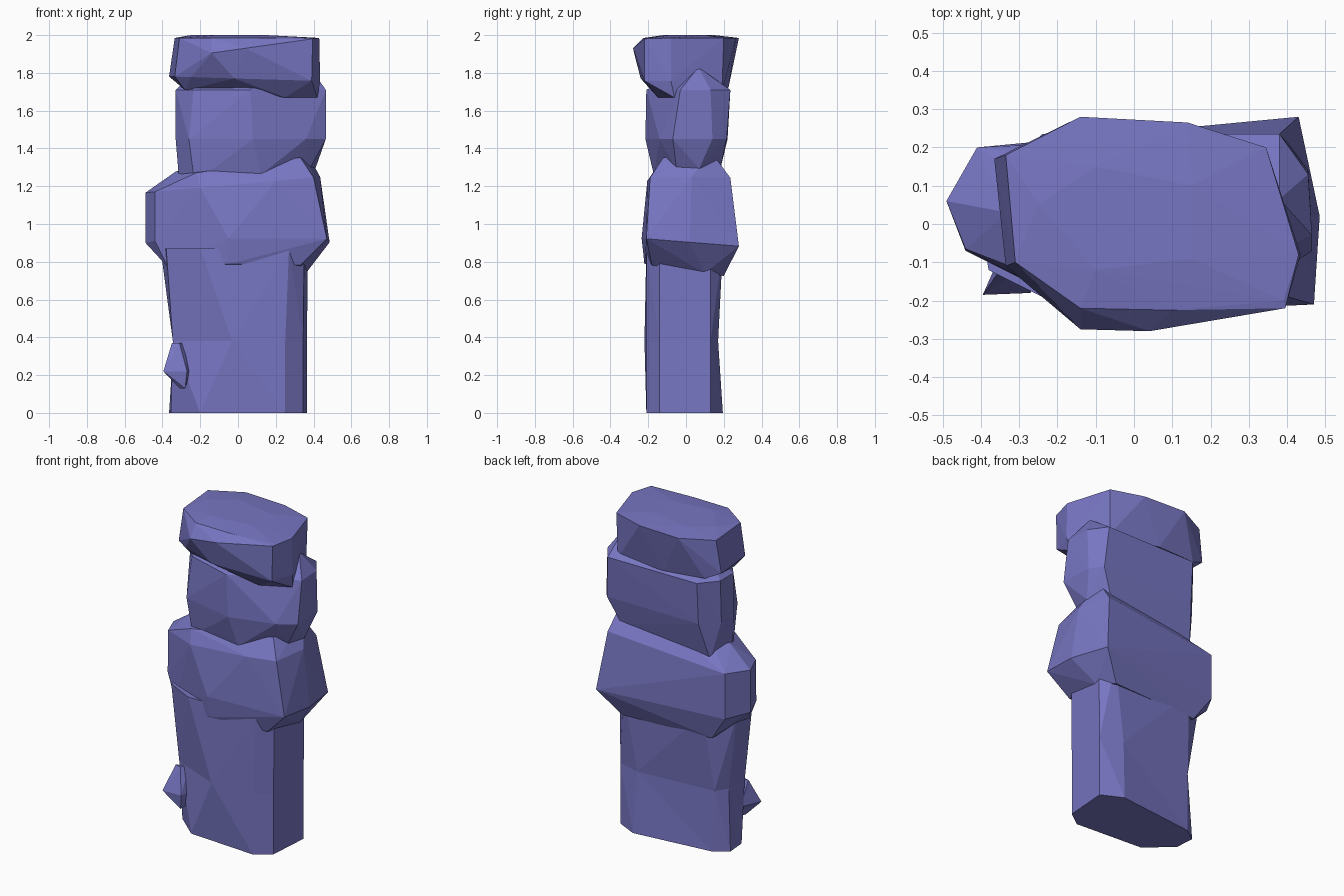
import bpy, bmesh

slate = bpy.data.materials.new("violet_slate")
slate.diffuse_color = (0.185, 0.18, 0.54, 1)


def make(name, bm):
    bmesh.ops.recalc_face_normals(bm, faces=bm.faces)
    me = bpy.data.meshes.new(name)
    bm.to_mesh(me)
    bm.free()
    me.materials.append(slate)
    ob = bpy.data.objects.new(name, me)
    bpy.context.collection.objects.link(ob)
    return ob


def ring(bm, z, slope_x, slope_y, pts):
    """Outline on a tilted plane."""
    return [bm.verts.new((x, y, z + slope_x * x + slope_y * y)) for x, y in pts]


def rock(name, *rings):
    """Faceted stone: hull around tilted outlines."""
    bm = bmesh.new()
    for r in rings:
        ring(bm, *r)
    res = bmesh.ops.convex_hull(bm, input=bm.verts)
    junk = {e for e in res["geom_interior"] + res["geom_unused"]
            if isinstance(e, bmesh.types.BMVert)}
    bmesh.ops.delete(bm, geom=list(junk), context='VERTS')
    return make(name, bm)


def loft(name, *rings):
    """Stone skinned between matching outlines (may be pinched)."""
    bm = bmesh.new()
    loops = [ring(bm, *r) for r in rings]
    for a, b in zip(loops, loops[1:]):
        for i in range(len(a)):
            j = (i + 1) % len(a)
            bm.faces.new((a[i], a[j], b[j], b[i]))
    bm.faces.new(loops[0])
    bm.faces.new(loops[-1])
    bmesh.ops.triangulate(bm, faces=bm.faces)
    return make(name, bm)


# Tall pillar, pinched on the left and back at mid height
loft("base_pillar",
     (0, 0, 0, [(-.355, -.045), (-.2, -.18), (.25, -.21), (.345, -.14),
                (.365, .13), (.233, .195), (-.28, .14), (-.365, .08)]),
     (.38, 0, 0, [(-.345, -.09), (-.03, -.22), (.25, -.21), (.345, -.14),
                  (.365, .13), (.22, .17), (-.29, .13), (-.34, .06)]),
     (.87, 0, 0, [(-.38, -.12), (-.2, -.21), (.27, -.21), (.35, -.14),
                  (.37, .13), (.3, .195), (-.25, .19), (-.41, .08)]))

# Small chip on the front left corner
rock("side_chip",
     (.13, 0, 0, [(-.31, -.15), (-.28, -.17), (-.28, -.08)]),
     (.22, 0, 0, [(-.395, -.185), (-.27, -.18), (-.25, -.1), (-.34, -.06)]),
     (.37, 0, 0, [(-.35, -.12), (-.31, -.13), (-.28, -.08)]))

# Broad stone with a high right shoulder
rock("middle_stone",
     (.755, 0, -.15, [(-.37, -.1), (-.05, -.22), (.33, -.18), (.36, .1),
                      (.3, .2), (-.3, .17)]),
     (.905, 0, -.08, [(-.49, .06), (-.44, -.07), (-.05, -.235), (.47, -.21),
                      (.485, .02), (.43, .28), (-.41, .2)]),
     (1.21, .09, 0, [(-.49, .06), (-.44, -.065), (-.2, -.19), (.2, -.205),
                     (.4, -.19), (.435, .03), (.38, .235), (-.41, .2)]),
     (1.32, .14, .12, [(-.33, .03), (-.22, -.15), (.33, -.12), (.36, .13),
                       (.1, .13), (-.25, .1)]))

# Neck stone with a peak on the right
rock("neck_stone",
     (1.245, .12, 0, [(-.31, -.02), (-.23, -.12), (.12, -.17), (.38, -.05),
                      (.41, .07), (.32, .18), (-.28, .16)]),
     (1.45, 0, 0, [(-.33, 0), (-.26, -.14), (.08, -.215), (.36, -.14),
                   (.465, -.07), (.455, .14), (.4, .215), (-.24, .22),
                   (-.33, .12)]),
     (1.71, 0, 0, [(-.33, 0), (-.235, -.12), (.065, -.21), (.465, -.03),
                   (.455, .13), (.38, .235), (-.24, .235), (-.33, .13)]),
     (1.83, 0, 0, [(.38, .065), (.2, .07), (-.2, .05)]))

# Cap stone, leaning out to the front and back
rock("cap_stone",
     (1.7, -.06, .1, [(-.28, -.08), (-.02, -.12), (.25, -.15), (.42, -.06),
                      (.34, .19), (0, .225), (-.27, .2)]),
     (1.77, -.03, 0, [(-.335, -.11), (-.25, -.165), (-.02, -.24), (.39, -.22),
                      (.435, -.08), (-.365, .17)]),
     (1.925, .14, 0, [(-.14, -.275), (.04, -.28), (.395, -.22)]),
     (1.985, 0, 0, [(-.31, -.1), (-.14, -.22), (.1, -.225), (.39, -.2),
                    (.43, -.08), (.345, .2), (.14, .265), (-.14, .28),
                    (-.335, .18)]),
     (2.0, 0, 0, [(-.25, .05), (-.1, -.12), (.15, -.09), (.15, .1), (-.1, .15)]))
